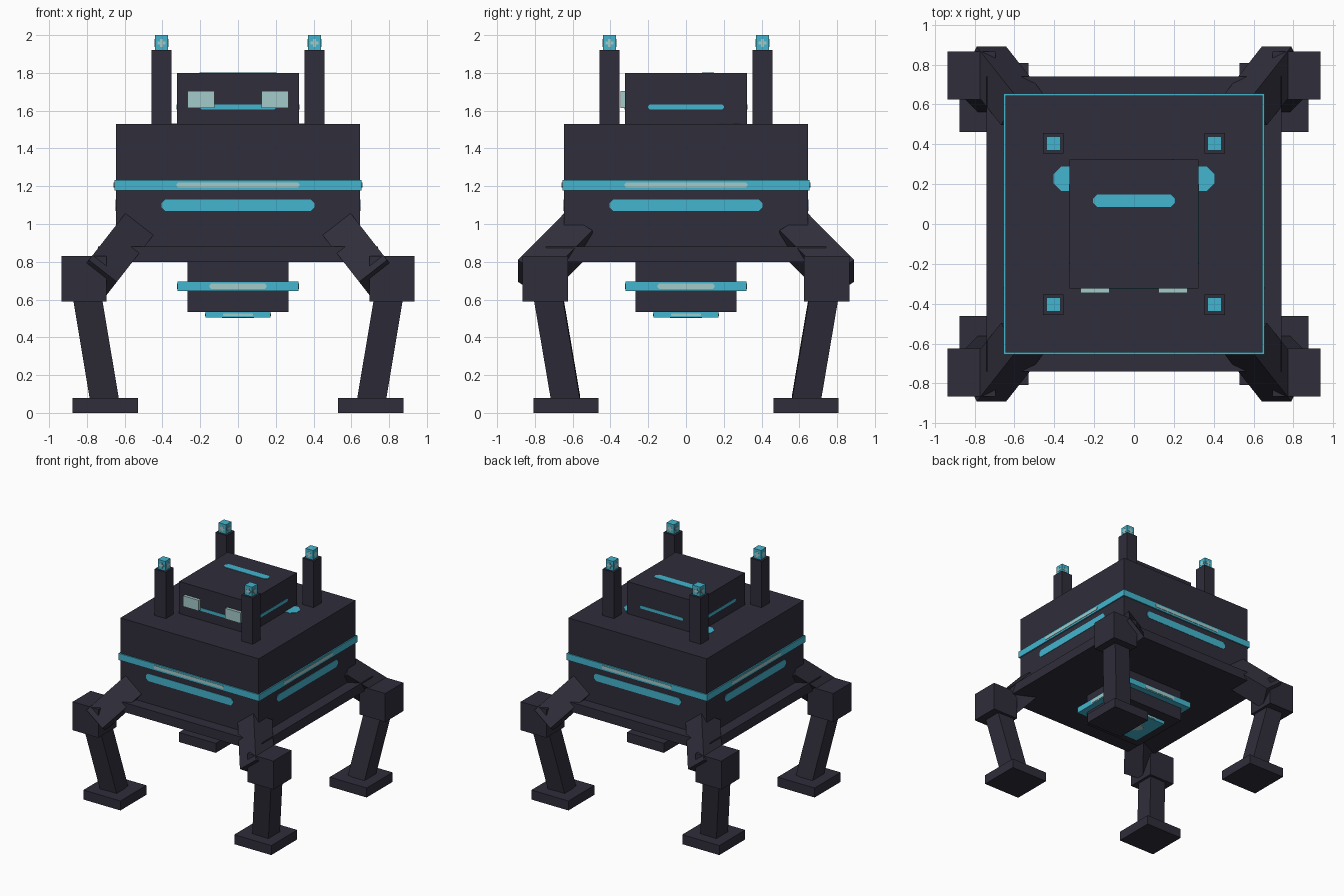
import bpy, bmesh, math
from itertools import permutations
from mathutils import Matrix, Vector

old = bpy.data.objects.get("Cube")
if old:
    bpy.data.objects.remove(old, do_unlink=True)


def material(name, rgb):
    m = bpy.data.materials.new(name)
    m.diffuse_color = (*rgb, 1)
    m.use_nodes = True
    bsdf = next(n for n in m.node_tree.nodes if n.type == 'BSDF_PRINCIPLED')
    bsdf.inputs["Base Color"].default_value = (*rgb, 1)
    return m


DARK = material("dark_slate", (0.029, 0.027, 0.043))
CYAN = material("cyan_glow", (0.056, 0.46, 0.62))
PALE = material("pale_glow", (0.37, 0.59, 0.59))


def finish(name, bm, mat, matrix=Matrix()):
    bmesh.ops.recalc_face_normals(bm, faces=bm.faces)
    me = bpy.data.meshes.new(name)
    bm.to_mesh(me)
    bm.free()
    me.materials.append(mat)
    ob = bpy.data.objects.new(name, me)
    ob.matrix_world = matrix
    bpy.context.collection.objects.link(ob)
    return ob


def box(name, centre, size, mat, rot=Matrix()):
    """Box with full dimensions, turned about its own centre."""
    bm = bmesh.new()
    bmesh.ops.create_cube(bm, size=1)
    bmesh.ops.scale(bm, vec=size, verts=bm.verts)
    return finish(name, bm, mat, Matrix.Translation(centre) @ rot)


def strip(name, length, height, mat, matrix):
    """Thin plate with clipped ends, lying in its local xy plane."""
    a, b, c = length / 2, height / 2, height * 0.32
    quarter = [(a, b - c), (a - c, b)]
    half = quarter + [(-x, y) for x, y in reversed(quarter)]
    outline = half + [(-x, -y) for x, y in half]
    bm = bmesh.new()
    face = bm.faces.new([bm.verts.new((x, y, -0.003)) for x, y in outline])
    ext = bmesh.ops.extrude_face_region(bm, geom=[face])
    verts = [v for v in ext["geom"] if isinstance(v, bmesh.types.BMVert)]
    bmesh.ops.translate(bm, vec=(0, 0, 0.006), verts=verts)
    return finish(name, bm, mat, matrix)


def side_strips(name, distance, z, length, height, mat):
    """One upright strip on each of the four sides."""
    for k, side in enumerate(("front", "left", "back", "right")):
        m = (Matrix.Rotation(k * math.pi / 2, 4, 'Z')
             @ Matrix.Translation((0, -distance, z))
             @ Matrix.Rotation(math.pi / 2, 4, 'X'))
        strip(f"{side}_{name}", length, height, mat, m)


# Hull with base plate and glowing belt
box("base_plate", (0, 0, 0.84), (1.48, 1.48, 0.08), DARK)
box("hull", (0, 0, 1.205), (1.29, 1.29, 0.65), DARK)
box("hull_belt", (0, 0, 1.205), (1.31, 1.31, 0.056), CYAN)
side_strips("belt_glow", 0.655, 1.206, 0.65, 0.026, PALE)
side_strips("hull_light", 0.645, 1.10, 0.81, 0.062, CYAN)
strip("hull_top_light", 0.81, 0.125, CYAN, Matrix.Translation((0, 0.227, 1.53)))

# Head with eyes and light strips
box("head", (0, 0, 1.665), (0.645, 0.645, 0.27), DARK)
side_strips("head_light", 0.3225, 1.62, 0.40, 0.025, CYAN)
strip("head_top_light", 0.41, 0.062, CYAN, Matrix.Translation((0, 0.117, 1.80)))
for side, s in (("left", 1), ("right", -1)):
    box(f"{side}_eye", (s * 0.196, -0.33, 1.658), (0.144, 0.034, 0.09), PALE)

# Belly pod with ring and bottom lens
box("belly_pod", (0, 0, 0.668), (0.535, 0.535, 0.27), DARK)
box("belly_ring", (0, 0, 0.67), (0.64, 0.64, 0.05), CYAN)
side_strips("ring_glow", 0.32, 0.67, 0.30, 0.03, PALE)
box("belly_lens", (0, 0, 0.52), (0.345, 0.345, 0.03), CYAN)
side_strips("lens_glow", 0.1725, 0.52, 0.16, 0.014, PALE)
for k in range(2):
    m = Matrix.Translation((0, 0, 0.505)) @ Matrix.Rotation(k * math.pi / 2, 4, 'Z')
    strip(f"lens_cross_{k + 1}", 0.17, 0.085, PALE, m)

# Four corners: antenna and leg
for sx, side in ((1, "left"), (-1, "right")):
    for sy, end in ((1, "back"), (-1, "front")):
        tag = f"{end}_{side}"

        # Antenna post and lamp, with a pale cross on every lamp face
        px, py = sx * 0.405, sy * 0.405
        box(f"{tag}_antenna", (px, py, 1.725), (0.105, 0.105, 0.39), DARK)
        box(f"{tag}_lamp", (px, py, 1.96), (0.07, 0.07, 0.08), CYAN)
        for i, size in enumerate(permutations((0.044, 0.016, 0.074))):
            if size[2] == 0.074:
                size = (size[0], size[1], 0.084)
            box(f"{tag}_lamp_cross_{i + 1}", (px, py, 1.958), size, PALE)

        def tilt(deg):
            a = math.radians(deg)
            return (Matrix.Rotation(-sx * a, 4, 'Y')
                    @ Matrix.Rotation(sy * a, 4, 'X'))

        # Leg: thigh splays out, shin leans back in to a square foot
        box(f"{tag}_thigh", (sx * 0.654, sy * 0.693, 0.83),
            (0.188, 0.188, 0.40), DARK, tilt(38))
        box(f"{tag}_knee", (sx * 0.815, sy * 0.745, 0.71),
            (0.24, 0.24, 0.24), DARK)
        box(f"{tag}_shin", (sx * 0.753, sy * 0.683, 0.345),
            (0.152, 0.152, 0.58), DARK, tilt(-9.5))
        box(f"{tag}_foot", (sx * 0.703, sy * 0.635, 0.04),
            (0.345, 0.345, 0.08), DARK)
